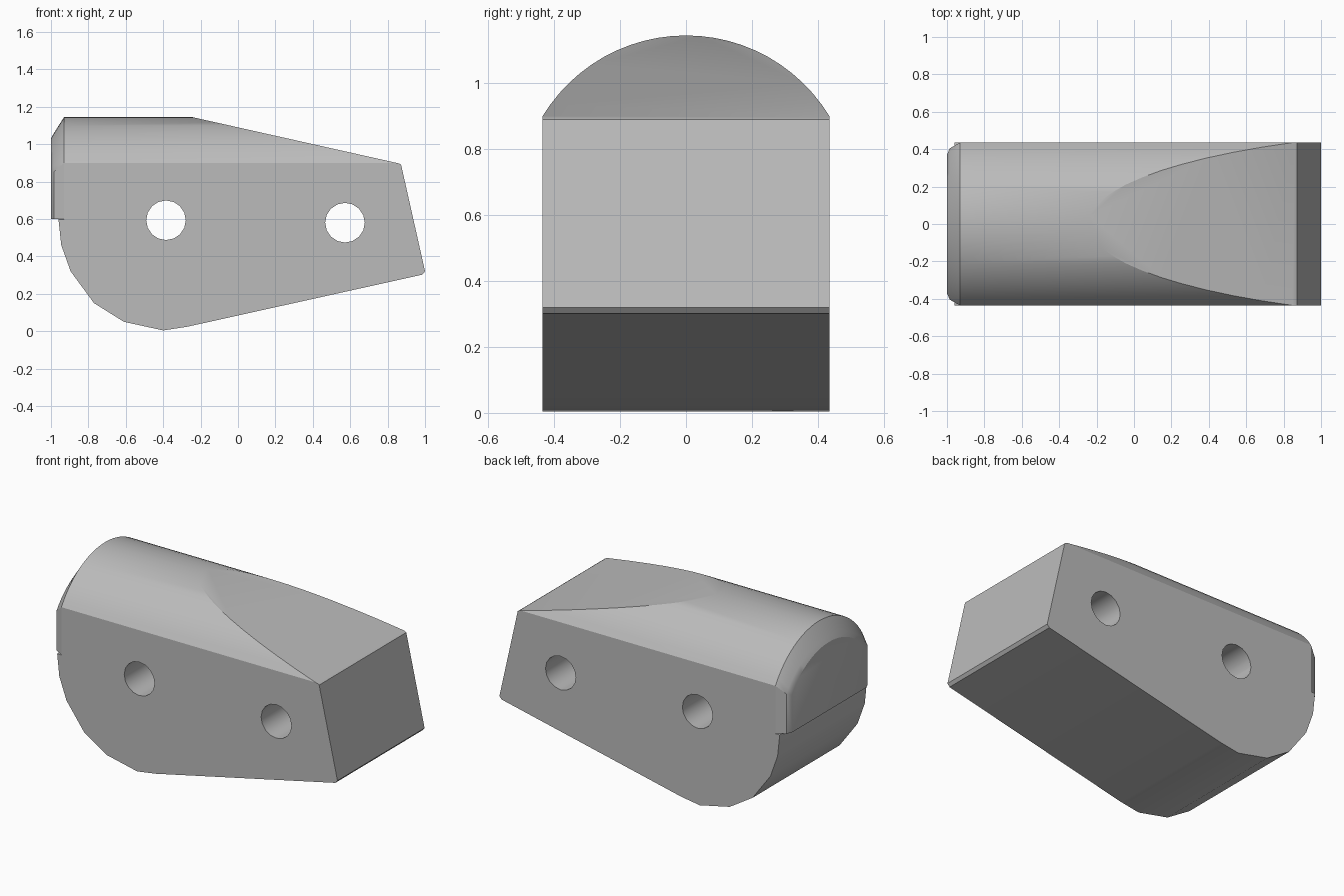
import bpy, bmesh, math

cube = bpy.data.objects.get("Cube")
if cube:
    bpy.data.objects.remove(cube, do_unlink=True)

grey = bpy.data.materials.new("mid_grey")
grey.use_nodes = True
grey.diffuse_color = (0.5, 0.5, 0.5, 1)
grey.node_tree.nodes["Principled BSDF"].inputs["Base Color"].default_value = (0.5, 0.5, 0.5, 1)

HALF_W, SHOULDER, TOP, STEP = 0.435, 0.9, 1.145, 0.6


def loft(name, rings):
    """Closed solid through matching rings of points."""
    bm = bmesh.new()
    rows = [[bm.verts.new(p) for p in ring] for ring in rings]
    n = len(rows[0])
    for a, b in zip(rows, rows[1:]):
        for i in range(n):
            j = (i + 1) % n
            bm.faces.new((a[i], a[j], b[j], b[i]))
    bm.faces.new(rows[0][::-1])
    bm.faces.new(rows[-1])
    bmesh.ops.recalc_face_normals(bm, faces=bm.faces[:])
    mesh = bpy.data.meshes.new(name)
    bm.to_mesh(mesh)
    bm.free()
    mesh.materials.append(grey)
    obj = bpy.data.objects.new(name, mesh)
    bpy.context.collection.objects.link(obj)
    return obj


def combine(target, tool, operation):
    """Apply a boolean and discard the tool."""
    mod = target.modifiers.new("cut", 'BOOLEAN')
    mod.operation, mod.solver, mod.object = operation, 'EXACT', tool
    bpy.context.view_layer.objects.active = target
    bpy.ops.object.modifier_apply(modifier=mod.name)
    bpy.data.objects.remove(tool, do_unlink=True)


# Arched cross-section, straight below the shoulder
rise = TOP - SHOULDER
radius = (HALF_W ** 2 + rise ** 2) / (2 * rise)
span = math.asin(HALF_W / radius)
arch = [(radius * math.sin(span * (1 - k / 12)),
         TOP - radius + radius * math.cos(span * (1 - k / 12))) for k in range(25)]
upper = [(HALF_W, STEP)] + arch + [(-HALF_W, STEP)]


def section(x, sy, sz):
    ring = [(x, y * sy, STEP + (z - STEP) * sz) for y, z in upper]
    low = [(x, -HALF_W, STEP - 0.002), (x, -HALF_W, -0.2),
           (x, HALF_W, -0.2), (x, HALF_W, STEP - 0.002)]
    return ring + low


# Arched bar with a rounded rear rim above the step
body = loft("body", [section(-1, 0.85, 0.79), section(-0.985, 0.93, 0.84),
                     section(-0.93, 1, 1), section(1.1, 1, 1)])

# Side outline: stepped rear, rounded belly, raked nose, sloping top
outline = [(-1.1, STEP), (-0.96, STEP), (-0.945, 0.46), (-0.895, 0.32), (-0.77, 0.15),
           (-0.61, 0.05), (-0.4, 0.004), (-0.27, 0.024), (0.985, 0.302), (1, 0.32),
           (0.872, 0.89), (0.86, 0.897), (-1.1, 1.336)]
side = loft("side_outline", [[(x, y, z) for x, z in outline] for y in (-0.6, 0.6)])
combine(body, side, 'INTERSECT')

# Two through holes
for cx, cz in ((-0.385, 0.593), (0.572, 0.58)):
    circle = [(cx + 0.106 * math.cos(math.tau * k / 16),
               cz + 0.106 * math.sin(math.tau * k / 16)) for k in range(16)]
    hole = loft("hole", [[(x, y, z) for x, z in circle] for y in (-0.6, 0.6)])
    combine(body, hole, 'DIFFERENCE')

# Soft curves, crisp corners
bpy.ops.object.select_all(action='DESELECT')
body.select_set(True)
bpy.context.view_layer.objects.active = body
bpy.ops.object.shade_smooth_by_angle(angle=math.radians(25))
